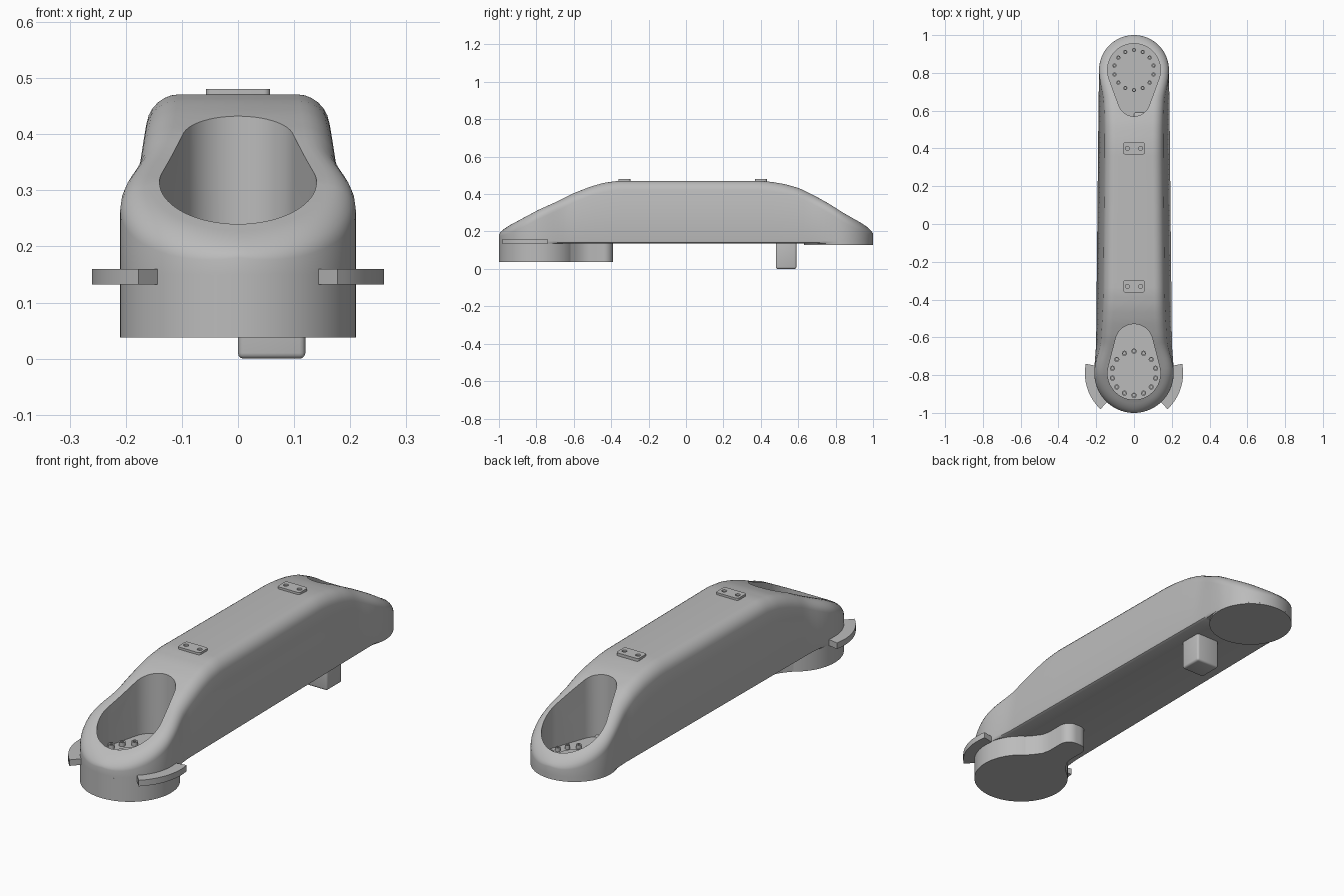
import bpy, bmesh, math
from math import sin, cos, pi

old = bpy.data.objects.get("Cube")
if old:
    bpy.data.objects.remove(old)

grey = bpy.data.materials.new("plain grey")
grey.use_nodes = True
GREY = (0.5, 0.5, 0.5, 1)
grey.diffuse_color = GREY
grey.node_tree.nodes["Principled BSDF"].inputs["Base Color"].default_value = GREY

FRONT, FRONT_R = -0.79, 0.21
REAR, REAR_R = 0.815, 0.185


def finish(name, bm):
    bmesh.ops.recalc_face_normals(bm, faces=bm.faces)
    me = bpy.data.meshes.new(name)
    bm.to_mesh(me)
    bm.free()
    ob = bpy.data.objects.new(name, me)
    bpy.context.collection.objects.link(ob)
    me.materials.append(grey)
    return ob


def activate(ob):
    bpy.ops.object.select_all(action='DESELECT')
    ob.select_set(True)
    bpy.context.view_layer.objects.active = ob


def smooth(ob):
    activate(ob)
    bpy.ops.object.shade_smooth_by_angle(angle=math.radians(35))
    return ob


def prism(name, pts, z0, z1, bevel=0):
    bm = bmesh.new()
    face = bm.faces.new([bm.verts.new((x, y, z0)) for x, y in pts])
    up = bmesh.ops.extrude_face_region(bm, geom=[face])["geom"]
    bmesh.ops.translate(bm, vec=(0, 0, z1 - z0),
                        verts=[v for v in up if isinstance(v, bmesh.types.BMVert)])
    if bevel:
        bmesh.ops.bevel(bm, geom=bm.edges[:], offset=bevel, segments=3,
                        profile=0.5, affect='EDGES')
    return finish(name, bm)


def arc(cx, cy, r, a0, a1, n):
    return [(cx + r * cos(a0 + (a1 - a0) * i / n), cy + r * sin(a0 + (a1 - a0) * i / n))
            for i in range(n + 1)]


def disc(name, x, y, r, z0, z1, n=20):
    return prism(name, arc(x, y, r, 0, 2 * pi * (n - 1) / n, n - 1), z0, z1)


def cut(ob, cutter):
    cutter.hide_render = True
    mod = ob.modifiers.new("cut", 'BOOLEAN')
    mod.operation, mod.solver, mod.object = 'DIFFERENCE', 'EXACT', cutter
    activate(ob)
    bpy.ops.object.modifier_apply(modifier=mod.name)
    bpy.data.objects.remove(cutter)


# Height of the arched top along the length
ARCH = [(-1, .20), (-.93, .24), (-.79, .315), (-.69, .36), (-.6, .405), (-.51, .44),
        (-.44, .46), (-.36, .471), (.39, .471), (.45, .466), (.53, .453), (.61, .43),
        (.69, .39), (.77, .345), (.85, .295), (.93, .25), (1, .205)]


def top(y):
    for (a, za), (b, zb) in zip(ARCH, ARCH[1:]):
        if y <= b:
            return za + (zb - za) * max(0, y - a) / (b - a)
    return ARCH[-1][1]


def ease(t):
    t = min(1, max(0, t))
    return t * t * (3 - 2 * t)


# Stations along one side: (position at inset d, side-facing amount, middle amount)
BOTTOM, ROUND = 0.135, 0.05
stations = []
N = 20
for i in range(N + 1):
    a = pi / 2 * i / N
    stations.append((lambda d, a=a: ((FRONT_R - d) * sin(a), FRONT - (FRONT_R - d) * cos(a)), sin(a), 0))
M = 60
for i in range(1, M):
    y = FRONT + (REAR - FRONT) * i / M
    mid = ease((y - FRONT) / .17) * ease((REAR - y) / .17)
    t = i / M
    cap = FRONT_R if y < 0 else REAR_R
    w = cap + (.204 - .016 * t - cap) * mid
    stations.append((lambda d, w=w, y=y: (w - d, y), 1, mid))
for i in range(N + 1):
    a = pi / 2 * (1 - i / N)
    stations.append((lambda d, a=a: ((REAR_R - d) * sin(a), REAR + (REAR_R - d) * cos(a)), sin(a), 0))


def column(pos, side, mid):
    """Points from the underside, up the wall and over the rounded shoulder."""
    out = [(*pos(.015 * mid), BOTTOM), (*pos(.004 * mid), BOTTOM + .005),
           (*pos(0), BOTTOM + .015)]
    drop = .02 + .03 * side
    for k in range(7):
        f = pi / 2 * k / 6
        x, y = pos(ROUND * (1 - cos(f)))
        out.append((x, y, top(y) - drop * (1 - sin(f))))
    return [(x - .13 * (z - BOTTOM) * mid, y, z) for x, y, z in out]


# Arm body
bm = bmesh.new()
rows = []
for st in stations:
    right = column(*st)
    loop = right + [(-x, y, z) for x, y, z in reversed(right)]
    rows.append([bm.verts.new(p) for p in loop])
for a, b in zip(rows, rows[1:]):
    for k in range(len(a)):
        j = (k + 1) % len(a)
        bm.faces.new((a[k], a[j], b[j], b[k]))
for row in (rows[0], rows[-1]):
    bm.faces.new(row)
bmesh.ops.remove_doubles(bm, verts=bm.verts, dist=.0002)
bmesh.ops.dissolve_degenerate(bm, edges=bm.edges, dist=.0002)
body = finish("arm_body", bm)


# Keyhole pockets with a hub and a ring of bolts
def pocket(label, cy, cy2, r2, floor, ring, bolt):
    r, d = .14, 1 if cy2 > cy else -1
    a = math.acos((r - r2) / abs(cy2 - cy))
    mid = pi / 2 * d
    pts = arc(0, cy, r, mid + a, mid + 2 * pi - a, 40) + arc(0, cy2, r2, mid - a, mid + a, 20)
    cut(body, prism("cutter", pts, floor, .7))
    smooth(disc(label + "_hub", 0, cy, .08, floor - .005, floor + .006, 40))
    for i in range(14):
        t = 2 * pi * i / 14 + pi / 2
        x, y = ring * cos(t), cy + ring * sin(t)
        b = disc(f"{label}_bolt_{i + 1}", x, y, bolt, floor - .005, floor + .018, 14)
        cut(b, disc("cutter", x, y, bolt * .55, floor + .008, floor + .05, 6))
        smooth(b)


pocket("front", FRONT, -.63, .1, .15, .117, .014)
pocket("rear", REAR, .655, .085, .15, .106, .011)
smooth(body)

# Joint discs under both ends
smooth(disc("front_joint", 0, FRONT, FRONT_R, .038, .142, 72))
smooth(disc("rear_joint", 0, REAR, REAR_R, .128, .142, 72))

# Flared tab behind the front joint
half = [(.13, -.63), (.095, -.59), (.07, -.555), (.062, -.52)] + arc(.012, -.44, .05, 0, pi / 2, 8)
smooth(prism("joint_tab", half + [(-x, y) for x, y in reversed(half)], .038, .142))

# Locating peg
smooth(prism("peg", [(0, .48), (.12, .48), (.12, .59), (0, .59)], 0, .16, .01))

# Curved side clips
for side, name in ((1, "left_clip"), (-1, "right_clip")):
    a0, a1 = math.radians(-47), math.radians(11)
    pts = arc(0, FRONT, .26, a0, a1, 14) + arc(0, FRONT, .198, a1, a0, 14)
    smooth(prism(name, [(side * x, y) for x, y in pts], .132, .16))

# Top plates with two screw holes
for y, name in ((-.33, "front_plate"), (.4, "rear_plate")):
    pts = []
    for k, (sx, sy) in enumerate(((1, 1), (-1, 1), (-1, -1), (1, -1))):
        pts += arc(sx * .046, y + sy * .021, .011, k * pi / 2, (k + 1) * pi / 2, 5)
    plate = prism(name, pts, .465, .481)
    for x in (-.035, .035):
        cut(plate, disc("cutter", x, y, .011, .473, .5, 16))
    smooth(plate)
